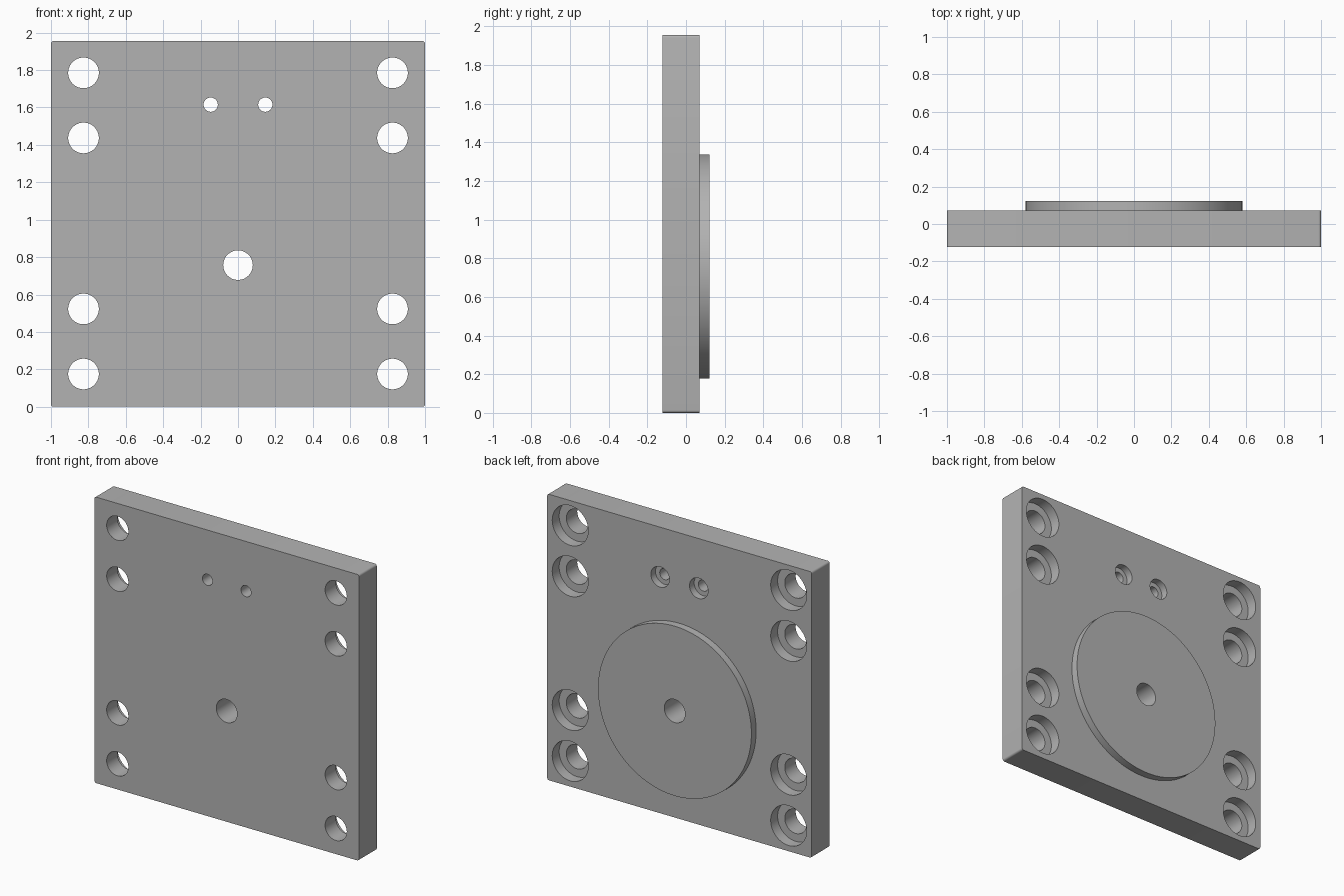
import bpy, math

cube = bpy.data.objects.get("Cube")
if cube:
    bpy.data.objects.remove(cube, do_unlink=True)

# Overall dimensions
HEIGHT = 1.955
FRONT, BACK, BOSS_BACK = -0.122, 0.071, 0.122
BOSS_Z = 0.757

# Single grey finish
GREY = (0.45, 0.45, 0.45, 1)
metal = bpy.data.materials.new("plain_grey")
metal.use_nodes = True
metal.diffuse_color = GREY
metal.node_tree.nodes["Principled BSDF"].inputs["Base Color"].default_value = GREY


def cylinder(name, x, z, radius, y0, y1, sides=64):
    """Cylinder along y from y0 to y1."""
    bpy.ops.mesh.primitive_cylinder_add(
        vertices=sides, radius=radius, depth=y1 - y0,
        location=(x, (y0 + y1) / 2, z), rotation=(math.pi / 2, 0, 0))
    obj = bpy.context.object
    obj.name = name
    obj.data.materials.append(metal)
    return obj


def select_only(obj):
    bpy.ops.object.select_all(action='DESELECT')
    obj.select_set(True)
    bpy.context.view_layer.objects.active = obj


def cut(target, cutter):
    """Subtract the cutter, then discard it."""
    mod = target.modifiers.new("hole", 'BOOLEAN')
    mod.operation, mod.solver, mod.object = 'DIFFERENCE', 'EXACT', cutter
    select_only(target)
    bpy.ops.object.modifier_apply(modifier=mod.name)
    bpy.data.objects.remove(cutter, do_unlink=True)


def drill(target, x, z, radius):
    cut(target, cylinder("drill", x, z, radius, FRONT - 0.1, BOSS_BACK + 0.1))


def counterbored_hole(target, x, z, radius, bore_radius, depth):
    drill(target, x, z, radius)
    cut(target, cylinder("counterbore", x, z, bore_radius, BACK - depth, BACK + 0.1))


# Plate with its four corner edges slightly rounded
bpy.ops.mesh.primitive_cube_add(size=1, location=(0, (FRONT + BACK) / 2, HEIGHT / 2))
plate = bpy.context.object
plate.name = "mounting_plate"
plate.scale = (2, BACK - FRONT, HEIGHT)
bpy.ops.object.transform_apply(location=True, rotation=True, scale=True)
plate.data.materials.append(metal)
weights = plate.data.attributes.new("bevel_weight_edge", 'FLOAT', 'EDGE')
for edge in plate.data.edges:
    a, b = (plate.data.vertices[i].co for i in edge.vertices)
    weights.data[edge.index].value = float(abs(a.y - b.y) > 0.1)
bevel = plate.modifiers.new("corners", 'BEVEL')
bevel.limit_method, bevel.width, bevel.segments = 'WEIGHT', 0.014, 4
select_only(plate)
bpy.ops.object.modifier_apply(modifier=bevel.name)

# Round boss on the back
boss = cylinder("round_boss", 0, BOSS_Z, 0.58, BACK, BOSS_BACK, 128)

# Side screw holes, small upper holes and the central hole
for side in (-1, 1):
    for z in (0.175, 0.523, 1.437, 1.785):
        counterbored_hole(plate, side * 0.826, z, 0.082, 0.136, 0.075)
    counterbored_hole(plate, side * 0.146, 1.615, 0.038, 0.07, 0.05)
for part in (plate, boss):
    drill(part, 0, BOSS_Z, 0.079)
    select_only(part)
    bpy.ops.object.shade_smooth_by_angle(angle=math.radians(30))
